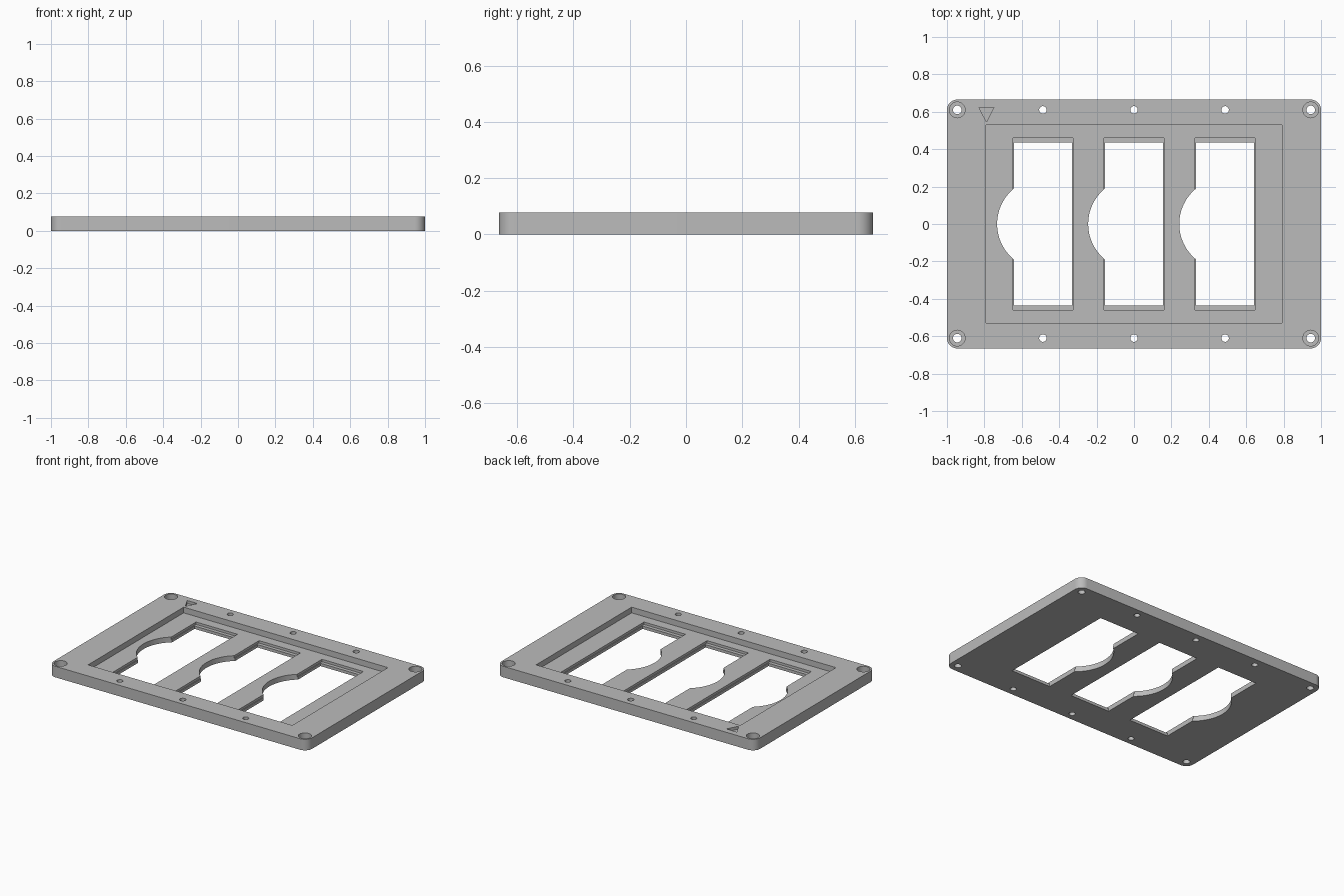
import bpy, bmesh
from math import sin, cos, pi, asin, radians

if "Cube" in bpy.data.objects:
    bpy.data.objects.remove(bpy.data.objects["Cube"], do_unlink=True)

LENGTH, WIDTH, HEIGHT = 2.0, 1.33, 0.077
FLOOR, LEDGE, BORE = 0.037, 0.02, 0.035
ABOVE, BELOW = HEIGHT + 0.05, -0.05


def prism(name, outline, low, high):
    """Extrude a closed outline between two heights."""
    bm = bmesh.new()
    face = bm.faces.new([bm.verts.new((x, y, low)) for x, y in outline])
    top = bmesh.ops.extrude_face_region(bm, geom=[face])["geom"]
    bmesh.ops.translate(bm, vec=(0, 0, high - low),
                        verts=[v for v in top if isinstance(v, bmesh.types.BMVert)])
    bmesh.ops.recalc_face_normals(bm, faces=bm.faces)
    mesh = bpy.data.meshes.new(name)
    bm.to_mesh(mesh)
    bm.free()
    obj = bpy.data.objects.new(name, mesh)
    bpy.context.collection.objects.link(obj)
    return obj


def arc(cx, cy, r, start, end, steps):
    return [(cx + r * cos(start + (end - start) * i / steps),
             cy + r * sin(start + (end - start) * i / steps)) for i in range(steps + 1)]


def circle(cx, cy, r):
    return arc(cx, cy, r, 0, 2 * pi, 32)[:-1]


def rectangle(cx, cy, hx, hy):
    return [(cx - hx, cy - hy), (cx + hx, cy - hy), (cx + hx, cy + hy), (cx - hx, cy + hy)]


# Plate with rounded corners
radius = 0.055
ix, iy = LENGTH / 2 - radius, WIDTH / 2 - radius
outline = []
for i, (sx, sy) in enumerate([(1, 1), (-1, 1), (-1, -1), (1, -1)]):
    outline += arc(sx * ix, sy * iy, radius, i * pi / 2, (i + 1) * pi / 2, 10)
plate = prism("frame_plate", outline, 0, HEIGHT)


def cut(outline, low, high):
    cutter = prism("cutter", outline, low, high)
    cutter.hide_render = True
    mod = plate.modifiers.new("cut", "BOOLEAN")
    mod.operation, mod.solver, mod.object = "DIFFERENCE", "EXACT", cutter
    bpy.context.view_layer.objects.active = plate
    bpy.ops.object.modifier_apply(modifier=mod.name)
    bpy.data.objects.remove(cutter, do_unlink=True)


# Shallow central recess
cut(rectangle(0, 0, 0.79, 0.528), FLOOR, ABOVE)

# Three windows, each with a stepped ledge and a finger notch on the right side
half, tall, notch = 0.155, 0.436, 0.245
swing = asin((notch ** 2 - half ** 2) ** 0.5 / notch)
for cx in (-0.487, 0, 0.487):
    cut(rectangle(cx, 0, half + 0.005, 0.461), LEDGE, FLOOR + 0.02)
    box = rectangle(cx, 0, half, tall)
    cut(box + arc(cx, 0, notch, pi - swing, pi + swing, 24), BELOW, FLOOR + 0.02)

# Counterbored corner holes and plain edge holes
for sy in (-1, 1):
    for sx in (-1, 1):
        cut(circle(sx * 0.945, sy * 0.61, 0.042), BORE, ABOVE)
        cut(circle(sx * 0.945, sy * 0.61, 0.023), BELOW, BORE + 0.02)
    for x in (-0.487, 0, 0.487):
        cut(circle(x, sy * 0.61, 0.02), BELOW, ABOVE)

# Engraved triangular corner marker
cut([(-0.829, 0.623), (-0.789, 0.546), (-0.749, 0.623)], HEIGHT - 0.02, ABOVE)

# Single grey finish
grey = bpy.data.materials.new("plain grey")
grey.use_nodes = True
color = (0.5, 0.5, 0.5, 1)
grey.diffuse_color = color
grey.node_tree.nodes["Principled BSDF"].inputs["Base Color"].default_value = color
plate.data.materials.clear()
plate.data.materials.append(grey)

bpy.ops.object.select_all(action="DESELECT")
plate.select_set(True)
bpy.context.view_layer.objects.active = plate
bpy.ops.object.shade_smooth_by_angle(angle=radians(30))
